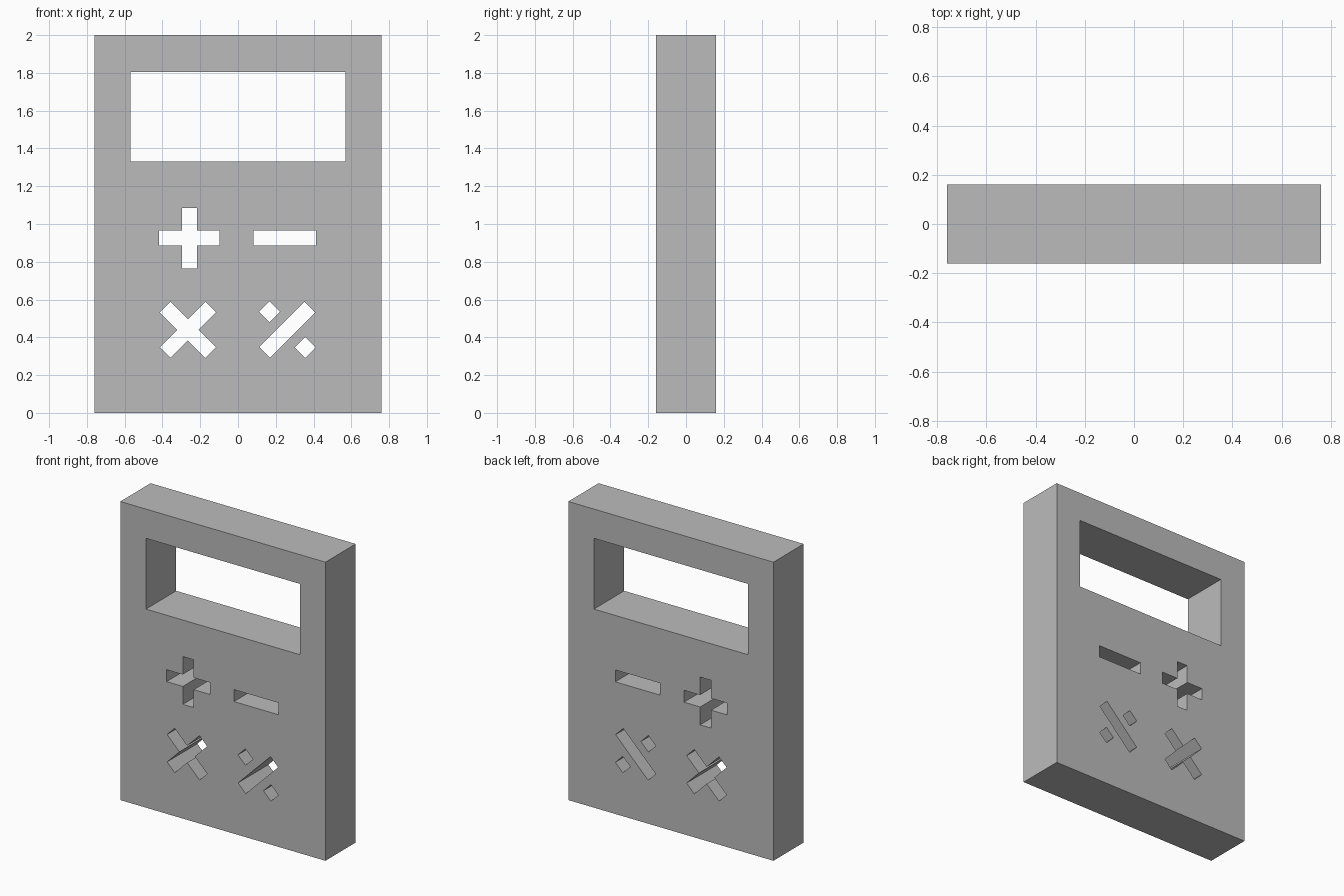
import bpy
from math import radians
from mathutils import Matrix, Vector

old = bpy.data.objects.get("Cube")
if old:
    bpy.data.objects.remove(old)

DEPTH = 0.32    # slab thickness
BAR = 0.04      # half width of every symbol stroke


def bar(cx, cz, half_len, half_width, angle=0):
    """Rectangle outline, turned about its centre."""
    turn = Matrix.Rotation(radians(angle), 2)
    corners = ((-1, -1), (1, -1), (1, 1), (-1, 1))
    return [turn @ Vector((half_len * a, half_width * b)) + Vector((cx, cz))
            for a, b in corners]


def cross(cx, cz, half_len, half_width, angle=0):
    """Cross outline with four equal arms."""
    points = []
    for quarter in range(4):
        turn = Matrix.Rotation(radians(angle + 90 * quarter), 2)
        for p in ((half_len, -half_width), (half_len, half_width), (half_width, half_width)):
            points.append(turn @ Vector(p) + Vector((cx, cz)))
    return points


outlines = [
    bar(0, 1, 0.76, 1),                      # case
    bar(0, 1.567, 0.57, 0.237),              # display opening
    cross(-0.257, 0.925, 0.16, BAR),         # plus
    bar(0.247, 0.925, 0.165, BAR),           # minus
    cross(-0.265, 0.44, 0.17, BAR, 45),      # times
    bar(0.261, 0.44, 0.17, BAR, 45),         # slash of the percent sign
    bar(0.167, 0.536, 0.039, 0.039, 45),     # upper dot
    bar(0.356, 0.346, 0.039, 0.039, 45),     # lower dot
]

# Filled profile with holes, extruded to the slab thickness
curve = bpy.data.curves.new("calculator_body", 'CURVE')
curve.dimensions = '2D'
curve.fill_mode = 'BOTH'
curve.extrude = DEPTH / 2
for outline in outlines:
    spline = curve.splines.new('POLY')
    spline.points.add(len(outline) - 1)
    for point, p in zip(spline.points, outline):
        point.co = (p.x, p.y, 0, 1)
    spline.use_cyclic_u = True

body = bpy.data.objects.new("calculator_body", curve)
bpy.context.collection.objects.link(body)
body.rotation_euler.x = radians(90)

# Turn it into a flat-shaded mesh
bpy.ops.object.select_all(action='DESELECT')
body.select_set(True)
bpy.context.view_layer.objects.active = body
bpy.ops.object.convert(target='MESH')
bpy.ops.object.transform_apply(location=False, rotation=True, scale=False)
bpy.ops.object.mode_set(mode='EDIT')
bpy.ops.mesh.select_all(action='SELECT')
bpy.ops.mesh.remove_doubles(threshold=0.0005)
bpy.ops.mesh.normals_make_consistent(inside=False)
bpy.ops.object.mode_set(mode='OBJECT')
bpy.ops.object.shade_flat()

# Single grey finish
grey = bpy.data.materials.new("plain_grey")
grey.use_nodes = True
colour = (0.5, 0.5, 0.5, 1)
grey.diffuse_color = colour
grey.node_tree.nodes["Principled BSDF"].inputs["Base Color"].default_value = colour
body.data.materials.clear()
body.data.materials.append(grey)
